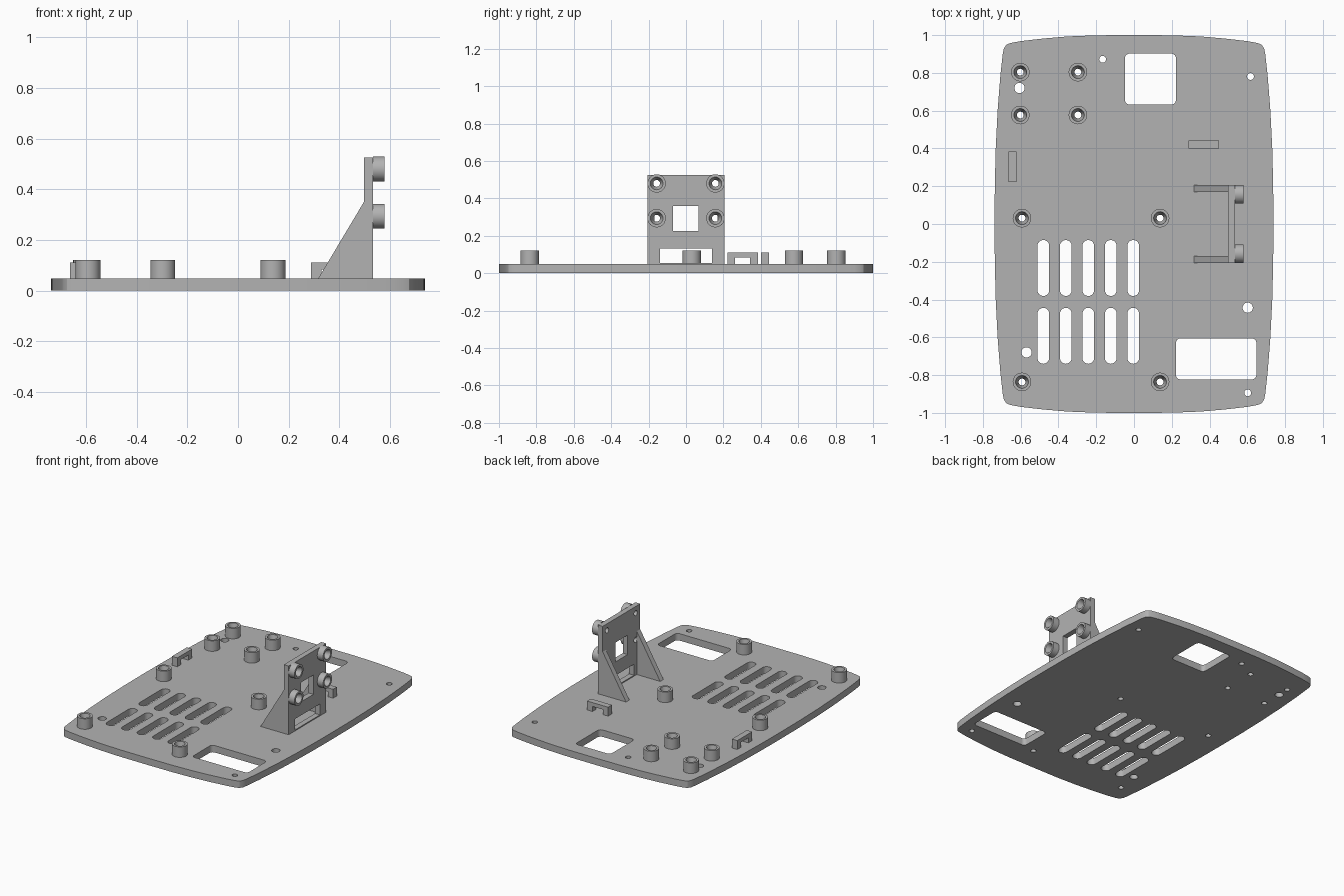
import bpy, bmesh, math
from mathutils import Matrix, Vector

cube = bpy.data.objects.get("Cube")
if cube:
    bpy.data.objects.remove(cube, do_unlink=True)

grey = bpy.data.materials.new("plain grey")
grey.use_nodes = True
grey.diffuse_color = (0.45, 0.45, 0.45, 1)
grey.node_tree.nodes["Principled BSDF"].inputs["Base Color"].default_value = grey.diffuse_color

TOP = 0.048       # top of the base plate
BORE = 0.018      # screw hole radius
FLAT = Matrix.Identity(4)
FACE_X = Matrix(((0, 0, 1, 0), (1, 0, 0, 0), (0, 1, 0, 0), (0, 0, 0, 1)))   # profile in y, z
FACE_Y = Matrix.Rotation(math.pi / 2, 4, "X")                              # profile in x, z


def rounded(x0, x1, y0, y1, r, n=8):
    """Outline of a rectangle with round corners."""
    pts = []
    corners = [(x1 - r, y1 - r), (x0 + r, y1 - r), (x0 + r, y0 + r), (x1 - r, y0 + r)]
    for q, (cx, cy) in enumerate(corners):
        for i in range(n + 1):
            a = (q + i / n) * math.pi / 2
            pts.append((cx + r * math.cos(a), cy + r * math.sin(a)))
    return pts


def circle(x, y, r, n=32):
    return [(x + r * math.cos(math.tau * i / n), y + r * math.sin(math.tau * i / n)) for i in range(n)]


def box(x0, x1, y0, y1):
    return [(x0, y0), (x1, y0), (x1, y1), (x0, y1)]


def finish(obj):
    bpy.ops.object.select_all(action="DESELECT")
    obj.select_set(True)
    bpy.context.view_layer.objects.active = obj
    if obj.type == "CURVE":
        bpy.ops.object.convert(target="MESH")
        obj = bpy.context.object
    bm = bmesh.new()
    bm.from_mesh(obj.data)
    bmesh.ops.remove_doubles(bm, verts=bm.verts, dist=1e-5)
    bmesh.ops.recalc_face_normals(bm, faces=bm.faces)
    bm.to_mesh(obj.data)
    bm.free()
    obj.data.materials.clear()
    obj.data.materials.append(grey)
    bpy.ops.object.shade_smooth_by_angle(angle=math.radians(30))
    return obj


def slab(name, loops, thickness, centre, frame=FLAT):
    """Filled outline with holes, extruded to a thickness."""
    cu = bpy.data.curves.new(name, "CURVE")
    cu.dimensions = "2D"
    cu.fill_mode = "BOTH"
    cu.extrude = thickness / 2
    for loop in loops:
        sp = cu.splines.new("POLY")
        sp.points.add(len(loop) - 1)
        for p, (u, v) in zip(sp.points, loop):
            p.co = (u, v, 0, 1)
        sp.use_cyclic_u = True
    obj = bpy.data.objects.new(name, cu)
    bpy.context.collection.objects.link(obj)
    obj.matrix_world = Matrix.Translation(centre) @ frame
    return finish(obj)


def standoff(name, height, place, frame=FLAT):
    """Round boss with a tapered recess around its screw hole."""
    bm = bmesh.new()
    profile = [(0.049, 0), (0.049, height), (0.034, height), (BORE, 0)]
    vs = [bm.verts.new((r, 0, z)) for r, z in profile]
    es = [bm.edges.new(pair) for pair in zip(vs, vs[1:])]
    bmesh.ops.spin(bm, geom=vs + es, axis=(0, 0, 1), cent=(0, 0, 0), angle=math.tau, steps=32)
    me = bpy.data.meshes.new(name)
    bm.to_mesh(me)
    bm.free()
    obj = bpy.data.objects.new(name, me)
    bpy.context.collection.objects.link(obj)
    obj.matrix_world = Matrix.Translation(place) @ frame
    finish(obj)


# Base plate: bowed outline mirrored from one quarter
quarter = [(0.738, 0), (0.737, 0.2), (0.732, 0.4), (0.722, 0.6), (0.708, 0.78), (0.695, 0.9),
           (0.689, 0.93), (0.676, 0.949), (0.655, 0.958), (0.6, 0.968), (0.48, 0.982),
           (0.35, 0.993), (0.2, 0.999), (0, 1)]
half = quarter + [(-x, y) for x, y in quarter[-2::-1]]
outline = half + [(x, -y) for x, y in half[-2:0:-1]]

posts = [(x, y) for x in (-0.602, -0.297) for y in (0.804, 0.577)]
posts += [(x, y) for x in (-0.593, 0.138) for y in (0.031, -0.836)]
holes = [circle(x, y, BORE) for x, y in posts]
holes += [circle(x, y, 0.018) for x, y in ((-0.166, 0.872), (0.617, 0.781), (0.602, -0.894))]
holes += [circle(x, y, 0.027) for x, y in ((-0.606, 0.72), (0.602, -0.443), (-0.569, -0.68))]
holes += [rounded(-0.048, 0.222, 0.632, 0.902, 0.025), rounded(0.222, 0.648, -0.823, -0.605, 0.025)]
for i in range(5):
    x = -0.48 + 0.119 * i
    for y in (-0.233, -0.592):
        holes.append(rounded(x - 0.031, x + 0.031, y - 0.148, y + 0.148, 0.0309))
slab("base_plate", [outline] + holes, TOP, (0, 0, TOP / 2))

for i, (x, y) in enumerate(posts):
    standoff(f"standoff_{i + 1}", 0.073, (x, y, TOP))

# Upright bracket with windows and four bosses
mounts = [(y, z) for y in (-0.157, 0.157) for z in (0.294, 0.48)]
cuts = [circle(y, z, BORE) for y, z in mounts]
cuts += [box(-0.069, 0.066, 0.225, 0.36), box(-0.138, 0.138, 0.055, 0.131)]
slab("bracket_plate", [box(-0.206, 0.206, TOP, 0.526)] + cuts, 0.037, (0.5155, 0, 0), FACE_X)
for i, (y, z) in enumerate(mounts):
    standoff(f"bracket_boss_{i + 1}", 0.045, (0.534, y, z), FACE_X)

# Triangular gussets behind the bracket
for name, y in (("gusset_front", -0.1875), ("gusset_back", 0.1875)):
    slab(name, [[(0.317, TOP), (0.498, TOP), (0.498, 0.351)]], 0.037, (0, y, 0), FACE_Y)

# Cable tie bridges
bridge = [(-0.081, 0), (-0.081, 0.062), (0.081, 0.062), (0.081, 0),
          (0.04, 0), (0.04, 0.035), (-0.04, 0.035), (-0.04, 0)]
slab("cable_bridge_right", [bridge], 0.041, (-0.643, 0.303, TOP), FACE_X)
slab("cable_bridge_left", [bridge], 0.042, (0.37, 0.422, TOP), FACE_Y)
